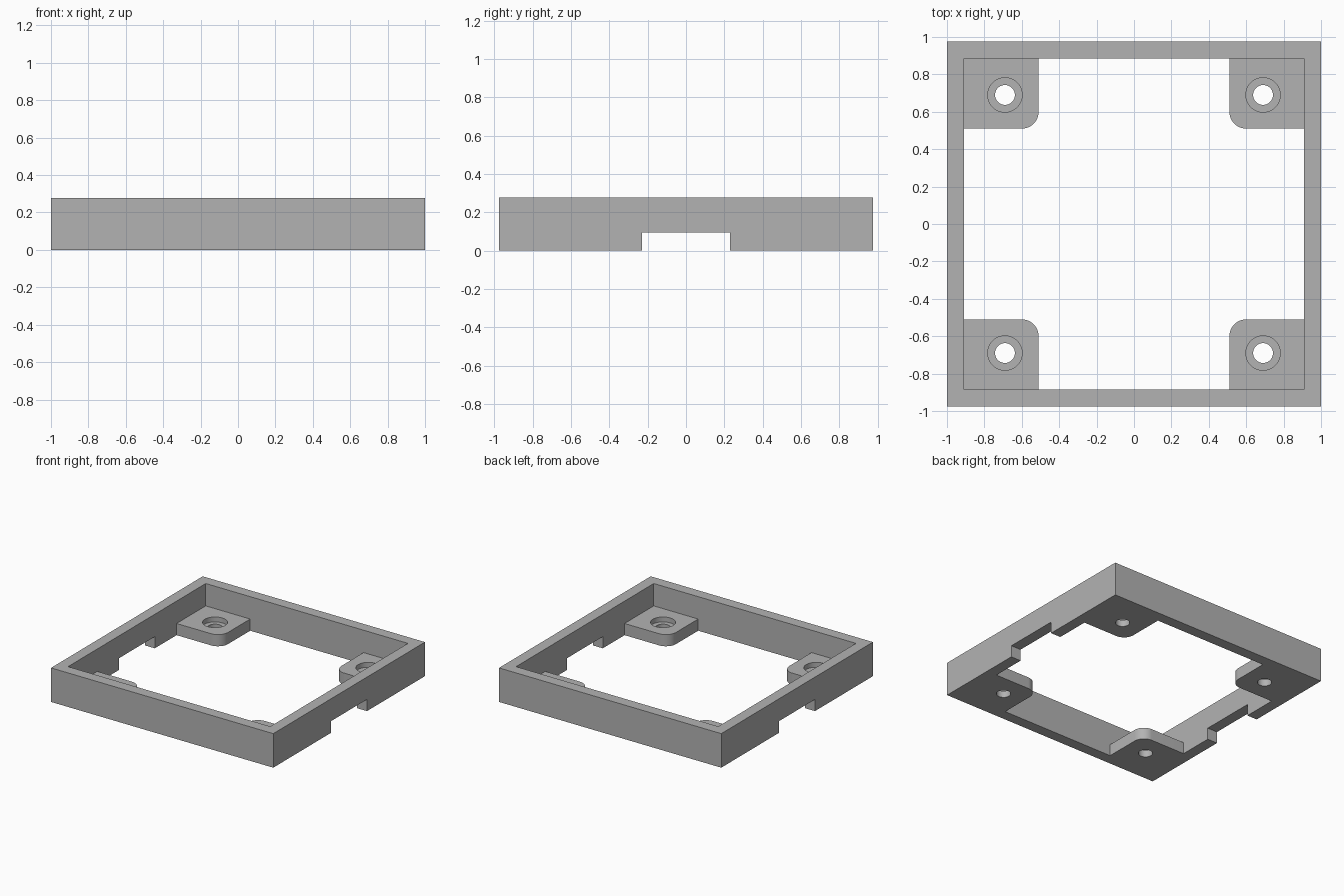
import bpy, bmesh
from math import sin, cos, pi

cube = bpy.data.objects.get("Cube")
if cube:
    bpy.data.objects.remove(cube)

# Main dimensions
HALF_X, HALF_Y, HEIGHT = 1.0, 0.975, 0.277
WALL = 0.09
TAB_TOP, TAB_EDGE, TAB_RADIUS = 0.095, 0.51, 0.09
HOLE = 0.69
SIGNS = [(sx, sy) for sx in (-1, 1) for sy in (-1, 1)]

grey = bpy.data.materials.new("grey plastic")
grey.use_nodes = True
colour = (0.45, 0.45, 0.45, 1)
grey.diffuse_color = colour
grey.node_tree.nodes["Principled BSDF"].inputs["Base Color"].default_value = colour


def prism(name, outline, z0, z1):
    """Extrude a flat outline from z0 to z1."""
    bm = bmesh.new()
    base = bm.faces.new([bm.verts.new((x, y, z0)) for x, y in outline])
    top = bmesh.ops.extrude_face_region(bm, geom=[base])["geom"]
    for v in top:
        if isinstance(v, bmesh.types.BMVert):
            v.co.z = z1
    bmesh.ops.recalc_face_normals(bm, faces=bm.faces)
    mesh = bpy.data.meshes.new(name)
    bm.to_mesh(mesh)
    bm.free()
    mesh.materials.append(grey)
    obj = bpy.data.objects.new(name, mesh)
    bpy.context.collection.objects.link(obj)
    return obj


def rect(hx, hy):
    return [(-hx, -hy), (hx, -hy), (hx, hy), (-hx, hy)]


def circle(cx, cy, r, n=48):
    return [(cx + r * cos(2 * pi * i / n), cy + r * sin(2 * pi * i / n)) for i in range(n)]


def combine(target, tool, operation):
    """Apply a boolean and discard the tool."""
    mod = target.modifiers.new("cut", "BOOLEAN")
    mod.operation, mod.solver, mod.object = operation, "EXACT", tool
    bpy.context.view_layer.objects.active = target
    bpy.ops.object.modifier_apply(modifier=mod.name)
    bpy.data.objects.remove(tool)


# Rectangular rim, with a slot under both side walls
frame = prism("mounting_frame", rect(HALF_X, HALF_Y), 0, HEIGHT)
combine(frame, prism("opening", rect(HALF_X - WALL, HALF_Y - WALL), -1, 1), "DIFFERENCE")
combine(frame, prism("side_slots", rect(2, 0.23), -1, TAB_TOP), "DIFFERENCE")

# Corner tabs, rounded on the inner corner and rooted in the walls
for sx, sy in SIGNS:
    centre = TAB_EDGE + TAB_RADIUS
    arc = [(centre - TAB_RADIUS * cos(a), centre - TAB_RADIUS * sin(a))
           for a in (i * pi / 24 for i in range(13))]
    far_x, far_y = HALF_X - WALL / 2, HALF_Y - WALL / 2
    outline = arc + [(far_x, TAB_EDGE), (far_x, far_y), (TAB_EDGE, far_y)]
    tab = prism("corner_tab", [(sx * x, sy * y) for x, y in outline], 0, TAB_TOP)
    combine(frame, tab, "UNION")

# Counterbored screw holes
for sx, sy in SIGNS:
    for radius, bottom in ((0.053, -1), (0.092, 0.055)):
        bore = prism("bore", circle(sx * HOLE, sy * HOLE, radius), bottom, 0.2)
        combine(frame, bore, "DIFFERENCE")

bpy.ops.object.select_all(action="DESELECT")
frame.select_set(True)
bpy.context.view_layer.objects.active = frame
bpy.ops.object.shade_smooth_by_angle(angle=pi / 6)
